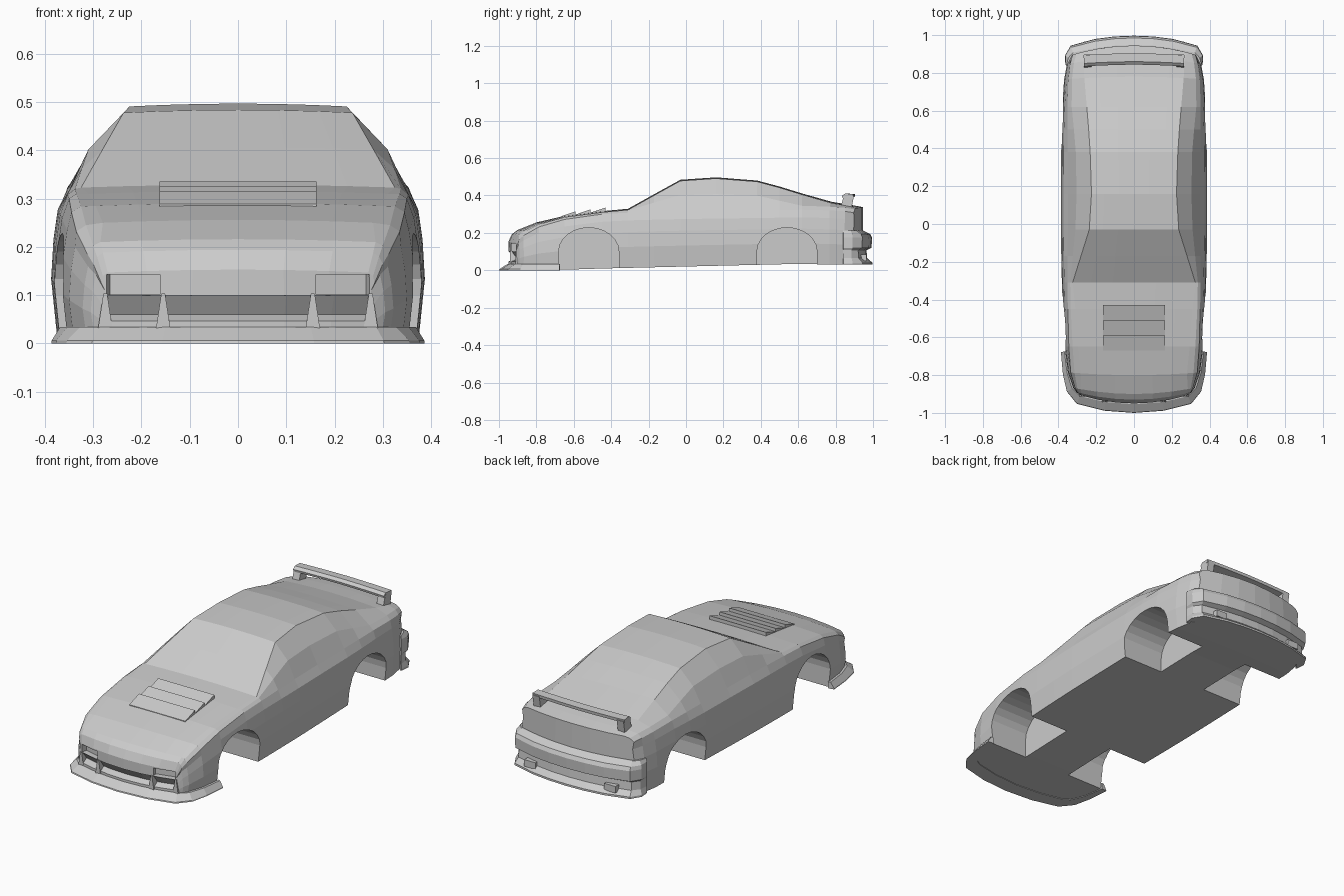
import bpy, bmesh, math
from mathutils import Vector

if "Cube" in bpy.data.objects:
    bpy.data.objects.remove(bpy.data.objects["Cube"])

def make(name, verts, faces):
    me = bpy.data.meshes.new(name)
    me.from_pydata(verts, [], faces)
    bm = bmesh.new()
    bm.from_mesh(me)
    bmesh.ops.remove_doubles(bm, verts=bm.verts, dist=1e-5)
    bmesh.ops.recalc_face_normals(bm, faces=bm.faces)
    bm.to_mesh(me)
    bm.free()
    ob = bpy.data.objects.new(name, me)
    bpy.context.collection.objects.link(ob)
    return ob

def loft(name, rings):
    """Closed solid through equal-length rings with ngon end caps."""
    n = len(rings[0])
    faces = [(i*n + j, i*n + (j+1) % n, (i+1)*n + (j+1) % n, (i+1)*n + j)
             for i in range(len(rings) - 1) for j in range(n)]
    faces += [tuple(range(n)), tuple((len(rings)-1)*n + j for j in range(n))]
    return make(name, [v for r in rings for v in r], faces)

def prism(name, profile, x0, x1):
    return loft(name, [[(x, y, z) for y, z in profile] for x in (x0, x1)])

def box(name, x0, x1, y0, y1, z0, z1):
    return prism(name, [(y0, z0), (y1, z0), (y1, z1), (y0, z1)], x0, x1)

def mirrored(half):
    return half + [(-x, y, s) for x, y, s in reversed(half[:-1])]

def sweep(name, path, profile, side):
    """Sweep (outward, height) profile along a plan path (x, y, outward scale)."""
    rings = []
    for i, (x, y, s) in enumerate(path):
        a, b = path[max(i-1, 0)], path[min(i+1, len(path)-1)]
        t = Vector((b[0]-a[0], b[1]-a[1])).normalized()
        nx, ny = -t.y*side, t.x*side
        rings.append([(x + nx*d*s, y + ny*d*s, z) for d, z in profile])
    return loft(name, rings)

def cut(target, cutter):
    cutter.hide_render = True
    m = target.modifiers.new("cut", 'BOOLEAN')
    m.operation, m.solver, m.object = 'DIFFERENCE', 'EXACT', cutter
    bpy.context.view_layer.objects.active = target
    bpy.ops.object.modifier_apply(modifier=m.name)
    bpy.data.objects.remove(cutter)

# Body sections: y, side width, shoulder (x, z), glass middle (x, z), roof edge (x, z)
SECTIONS = [
    (-.95, .285, .283, .125, .28, .14, .27, .147),
    (-.93, .305, .30, .165, .292, .18, .28, .188),
    (-.90, .322, .312, .185, .30, .203, .285, .21),
    (-.80, .35, .335, .232, .315, .245, .28, .25),
    (-.65, .367, .345, .272, .325, .284, .295, .285),
    (-.45, .378, .35, .30, .335, .31, .31, .31),
    (-.31, .382, .353, .308, .338, .32, .325, .323),
    (-.17, .385, .352, .312, .324, .362, .281, .401),
    (-.03, .387, .35, .315, .31, .402, .237, .478),
    (.16, .387, .35, .318, .304, .407, .225, .491),
    (.38, .386, .352, .32, .308, .40, .232, .474),
    (.50, .384, .353, .322, .318, .372, .24, .442),
    (.62, .38, .353, .324, .33, .345, .25, .405),
    (.78, .37, .348, .32, .328, .34, .263, .36),
    (.88, .355, .338, .315, .318, .335, .268, .344),
    (.945, .33, .325, .308, .305, .325, .28, .332)]

def floor_z(y):
    if y < -.6:
        return .003
    if y > .75:
        return .03
    return .006 + .032*(y + .6)/1.35

def bow(y):
    return .045*max(0, (-.6-y)/.35)**2 - .05*max(0, (y-.6)/.345)**2

verts, faces = [], []
for y, w, ws, zs, wm, zm, wr, ze in SECTIONS:
    zb = floor_z(y)
    half = [(0, zb), (.34*w, zb), (.68*w, zb), (.97*w, zb)]
    half += [(k*w, zb + t*(zs-zb)) for k, t in ((1, .38), (.988, .65), (.965, .86))]
    half += [(ws, zs), (wm, zm)]
    half += [(f*wr, ze + .006*(1-f*f)) for f in (1, .7, .35, 0)]
    ring = half + [(-x, z) for x, z in reversed(half[1:-1])]
    verts += [(x, y + bow(y)*(x/w)**2, z) for x, z in ring]
n = 24
for i in range(len(SECTIONS) - 1):
    faces += [(i*n+j, i*n+(j+1) % n, (i+1)*n+(j+1) % n, (i+1)*n+j) for j in range(n)]
for base in (0, (len(SECTIONS)-1)*n):
    for cap in ((0, 1, 11, 12), (1, 2, 10, 11), (2, 3, 4, 5, 6, 7, 8, 9, 10)):
        faces.append(tuple(base + k for k in cap))
        faces.append(tuple(base + (n-k) % n for k in cap))
body = make("car_body", verts, faces)

# Wheel wells
for yc in (-.52, .54):
    arch = [(yc+.161, -.05)]
    arch += [(yc + .161*math.cos(a*math.pi/12), .1 + .128*math.sin(a*math.pi/12)) for a in range(13)]
    arch += [(yc-.161, -.05)]
    for s in (1, -1):
        cut(body, prism("arch_cutter", arch, .14*s, .5*s))

# Nose undercut and recessed lamps
nose = mirrored([(.275, -.908, 1), (.2, -.928, 1), (.1, -.945, 1), (0, -.95, 1)])
cut(body, sweep("grille_cutter", nose, [(.03, .105), (-.005, .099), (-.032, .06), (.03, .034)], 1))
for s in (1, -1):
    lamp = [(.272*s, -.909, 1), (.162*s, -.936, 1)]
    cut(body, sweep("lamp_cutter", lamp, [(-.03, .101), (.04, .101), (.04, .143), (-.03, .143)], s))
    # Grille fins beside the ducts
    for x, y in ((.155, -.938), (.275, -.908)):
        loft("grille_fin", [[(s*x-w, y-.004, z), (s*x+w, y-.004, z), (s*x+w*.6, y+.045, z), (s*x-w*.6, y+.045, z)]
                            for w, z in ((.015, .03), (.004, .103))])

# Front lip
lip = mirrored([(.367, -.675, .4), (.352, -.79, .5), (.325, -.87, .7), (.285, -.908, .95),
                (.15, -.939, 1), (0, -.95, 1)])
sweep("front_lip", lip, [(-.03, 0), (.05, 0), (.048, .006), (.004, .034), (-.03, .034)], 1)

# Rear bumper with ledge, recess and lower lip
tail = mirrored([(.358, .84, .1), (.346, .88, .45), (.322, .905, .8), (.2, .928, 1),
                 (.1, .941, 1), (0, .945, 1)])
sweep("rear_bumper", tail, [(-.03, .212), (.003, .212), (.04, .194), (.05, .175), (.047, .12), (.02, .108),
                            (.024, .065), (.052, .04), (.052, .03), (-.03, .03)], -1)
for s in (1, -1):
    box("exhaust_surround", .2*s, .265*s, .9, .965, .05, .085)

# Bonnet louvres
for i in range(3):
    y = -.67 + .08*i
    z = .291 + .125*(y + .65)
    prism("bonnet_louvre", [(y, z), (y+.08, z+.027), (y+.08, z-.01), (y, z-.012)], -.163, .163)

# Rear wing and its struts
wing = mirrored([(.265, .862, 1), (.2, .866, 1), (.1, .87, 1), (0, .872, 1)])
sweep("rear_wing", wing, [(-.025, .386), (.03, .392), (.032, .408), (-.012, .41), (-.028, .398)], -1)
for s in (1, -1):
    prism("wing_strut", [(.825, .335), (.885, .33), (.898, .4), (.845, .4)], .225*s, .265*s)
